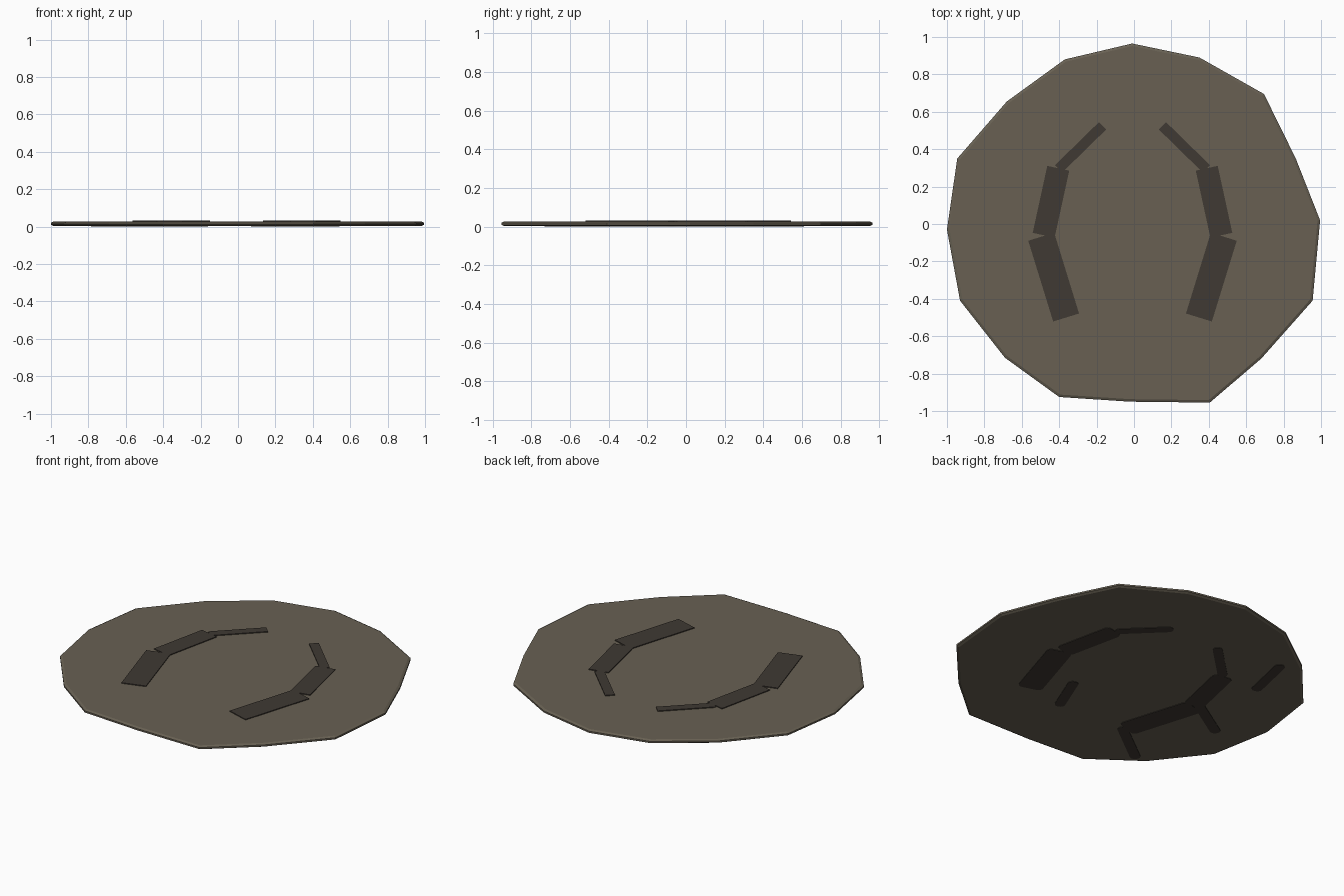
import bpy, bmesh, math
from mathutils import Vector

if "Cube" in bpy.data.objects:
    bpy.data.objects.remove(bpy.data.objects["Cube"])


def material(name, col):
    m = bpy.data.materials.new(name)
    m.diffuse_color = (*col, 1)
    m.use_nodes = True
    m.node_tree.nodes["Principled BSDF"].inputs["Base Color"].default_value = m.diffuse_color
    return m


STONE = material("grey_brown_stone", (0.138, 0.118, 0.086))
DARK = material("dark_mark", (0.050, 0.041, 0.033))


def make_object(name, bm, mat):
    bmesh.ops.recalc_face_normals(bm, faces=bm.faces)
    me = bpy.data.meshes.new(name)
    bm.to_mesh(me)
    bm.free()
    me.materials.append(mat)
    ob = bpy.data.objects.new(name, me)
    bpy.context.collection.objects.link(ob)
    return ob


def loft(name, rings, mat):
    """Closed solid through a stack of matching outlines."""
    bm = bmesh.new()
    loops = [[bm.verts.new(p) for p in ring] for ring in rings]
    n = len(loops[0])
    for a, b in zip(loops, loops[1:]):
        for i in range(n):
            j = (i + 1) % n
            bm.faces.new((a[i], a[j], b[j], b[i]))
    bm.faces.new(loops[0])
    bm.faces.new(loops[-1])
    return make_object(name, bm, mat)


def bar(name, a, b, width, z0, z1, radius=0.0):
    """Straight strip from a to b, with optional rounded corners."""
    a, b = Vector(a), Vector(b)
    d = (b - a).normalized()
    s = Vector((-d.y, d.x))
    mid, hl, hw = (a + b) / 2, (b - a).length / 2, width / 2
    pts = []
    for k, (sx, sy) in enumerate(((1, 1), (-1, 1), (-1, -1), (1, -1))):
        steps = 4 if radius else 0
        for i in range(steps + 1):
            t = math.pi / 2 * (k + i / max(steps, 1))
            lx = sx * (hl - radius) + radius * math.cos(t)
            ly = sy * (hw - radius) + radius * math.sin(t)
            pts.append(mid + d * lx + s * ly)
    loft(name, [[(p.x, p.y, z) for p in pts] for z in (z0, z1)], DARK)


# Irregular flat slab with a chamfered rim
OUTLINE = [(-0.01, 0.965), (0.35, 0.89), (0.695, 0.695), (0.865, 0.35),
           (0.995, 0.02), (0.955, -0.41), (0.68, -0.72), (0.405, -0.955),
           (-0.02, -0.95), (-0.40, -0.925), (-0.69, -0.715), (-0.93, -0.41),
           (-1.0, -0.03), (-0.945, 0.35), (-0.68, 0.655), (-0.37, 0.88)]
BOTTOM, TOP = 0.003, 0.027
loft("slab", [[(x * s, y * s, z) for x, y in OUTLINE] for s, z in
              ((0.986, BOTTOM), (1, 0.010), (1, 0.020), (0.986, TOP))], STONE)

# Mirrored arcs of three raised bars, repeated on the underside
ARC = [("lower", (0.488, -0.068), (0.355, -0.50), 0.145),
       ("middle", (0.397, 0.298), (0.475, -0.06), 0.12),
       ("upper", (0.16, 0.525), (0.395, 0.295), 0.055)]
AXIS = -0.008
for side, label in ((1, "right"), (-1, "left")):
    for part, a, b, w in ARC:
        a, b = [(AXIS + side * x, y) for x, y in (a, b)]
        bar(f"{label}_{part}_bar", a, b, w, 0.015, 0.032)
        bar(f"{label}_{part}_underside_bar", a, b, w, 0.0, 0.010, 0.027)

# Narrow strips embedded in the slab, showing only underneath
STRIPS = [("tail", (-0.33, -0.50), (-0.62, -0.72)),
          ("branch", (-0.48, -0.02), (-0.78, -0.21)),
          ("left", (-0.64, 0.29), (-0.57, 0.61)),
          ("right", (0.09, -0.55), (0.20, -0.28))]
for part, a, b in STRIPS:
    bar(f"{part}_underside_strip", a, b, 0.06, 0.0, 0.010, 0.027)
